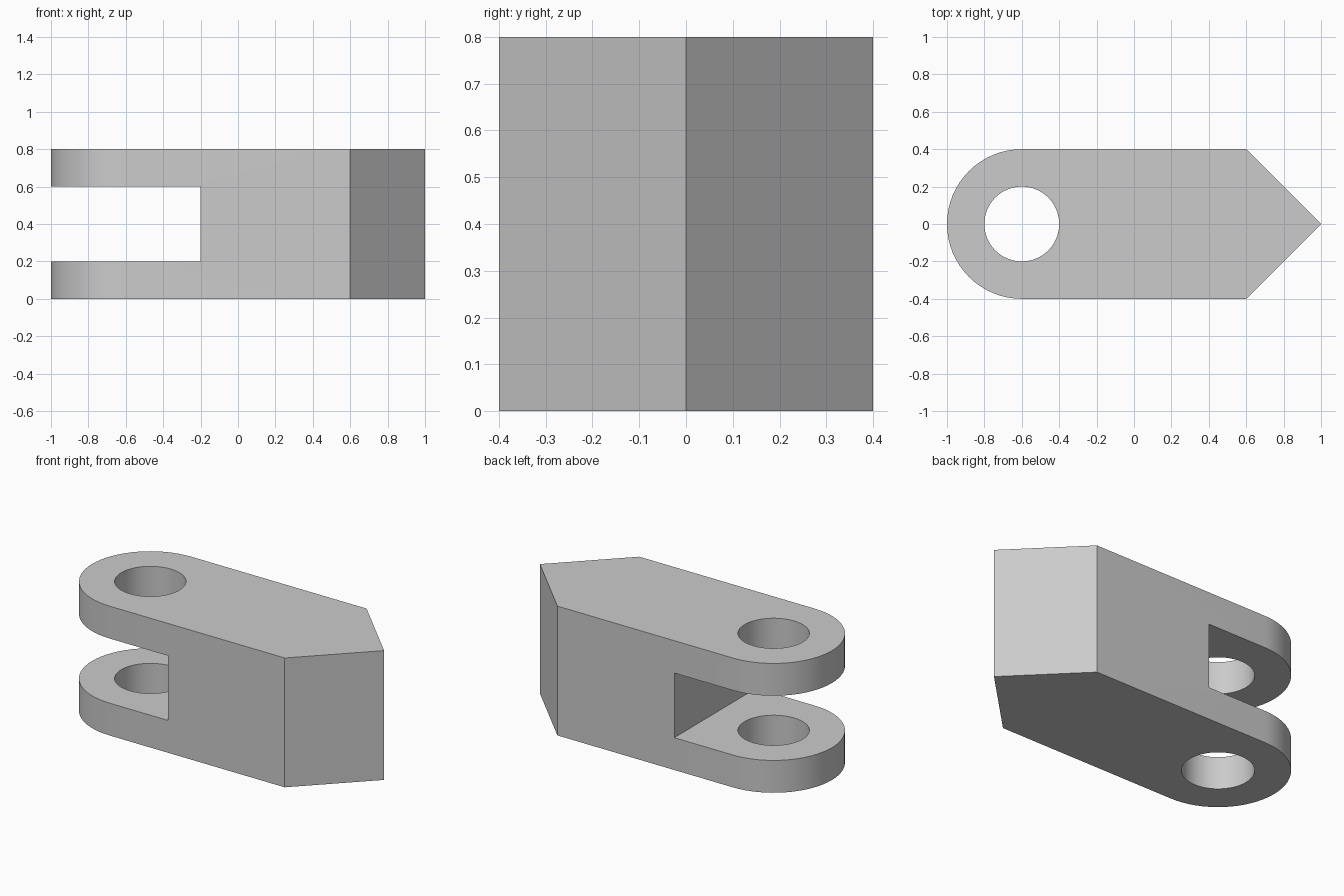
import bpy
import bmesh
from math import cos, sin, pi, radians

if "Cube" in bpy.data.objects:
    bpy.data.objects.remove(bpy.data.objects["Cube"], do_unlink=True)

HEIGHT = 0.8
HALF_WIDTH = 0.4
EYE_X = -0.6
SEGMENTS = 64

grey = bpy.data.materials.new("plain grey")
grey.use_nodes = True
colour = (0.6, 0.6, 0.6, 1)
grey.diffuse_color = colour
grey.node_tree.nodes["Principled BSDF"].inputs["Base Color"].default_value = colour


def prism(name, outline, bottom, top):
    """Extrude a flat counter-clockwise outline between two heights."""
    bm = bmesh.new()
    base = bm.faces.new([bm.verts.new((x, y, bottom)) for x, y in outline])
    result = bmesh.ops.extrude_face_region(bm, geom=[base], use_keep_orig=True)
    raised = [v for v in result["geom"] if isinstance(v, bmesh.types.BMVert)]
    bmesh.ops.translate(bm, verts=raised, vec=(0, 0, top - bottom))
    bmesh.ops.recalc_face_normals(bm, faces=bm.faces)
    mesh = bpy.data.meshes.new(name)
    bm.to_mesh(mesh)
    bm.free()
    mesh.materials.append(grey)
    obj = bpy.data.objects.new(name, mesh)
    bpy.context.collection.objects.link(obj)
    return obj


def arc(radius, start, end, steps):
    angles = [start + (end - start) * i / steps for i in range(steps + 1)]
    return [(EYE_X + radius * cos(a), radius * sin(a)) for a in angles]


# Body: rounded eye end, straight sides and pointed nose
outline = arc(HALF_WIDTH, pi / 2, 3 * pi / 2, SEGMENTS // 2)
outline += [(0.6, -HALF_WIDTH), (1, 0), (0.6, HALF_WIDTH)]
body = prism("clevis_body", outline, 0, HEIGHT)

# Cutters: fork slot between the two lugs, and the pin hole through them
slot = prism("slot_cutter", [(-1.5, -1), (-0.2, -1), (-0.2, 1), (-1.5, 1)], 0.2, 0.6)
hole = prism("pin_hole_cutter", arc(0.2, 0, 2 * pi, SEGMENTS)[:-1], -0.5, HEIGHT + 0.5)

bpy.ops.object.select_all(action="DESELECT")
bpy.context.view_layer.objects.active = body
body.select_set(True)
for cutter in (slot, hole):
    cutter.hide_render = True
    cut = body.modifiers.new(cutter.name, "BOOLEAN")
    cut.operation = "DIFFERENCE"
    cut.solver = "EXACT"
    cut.object = cutter
    bpy.ops.object.modifier_apply(modifier=cut.name)
    bpy.data.objects.remove(cutter, do_unlink=True)

# Smooth curved walls with crisp rims
bpy.ops.object.shade_smooth_by_angle(angle=radians(30))
